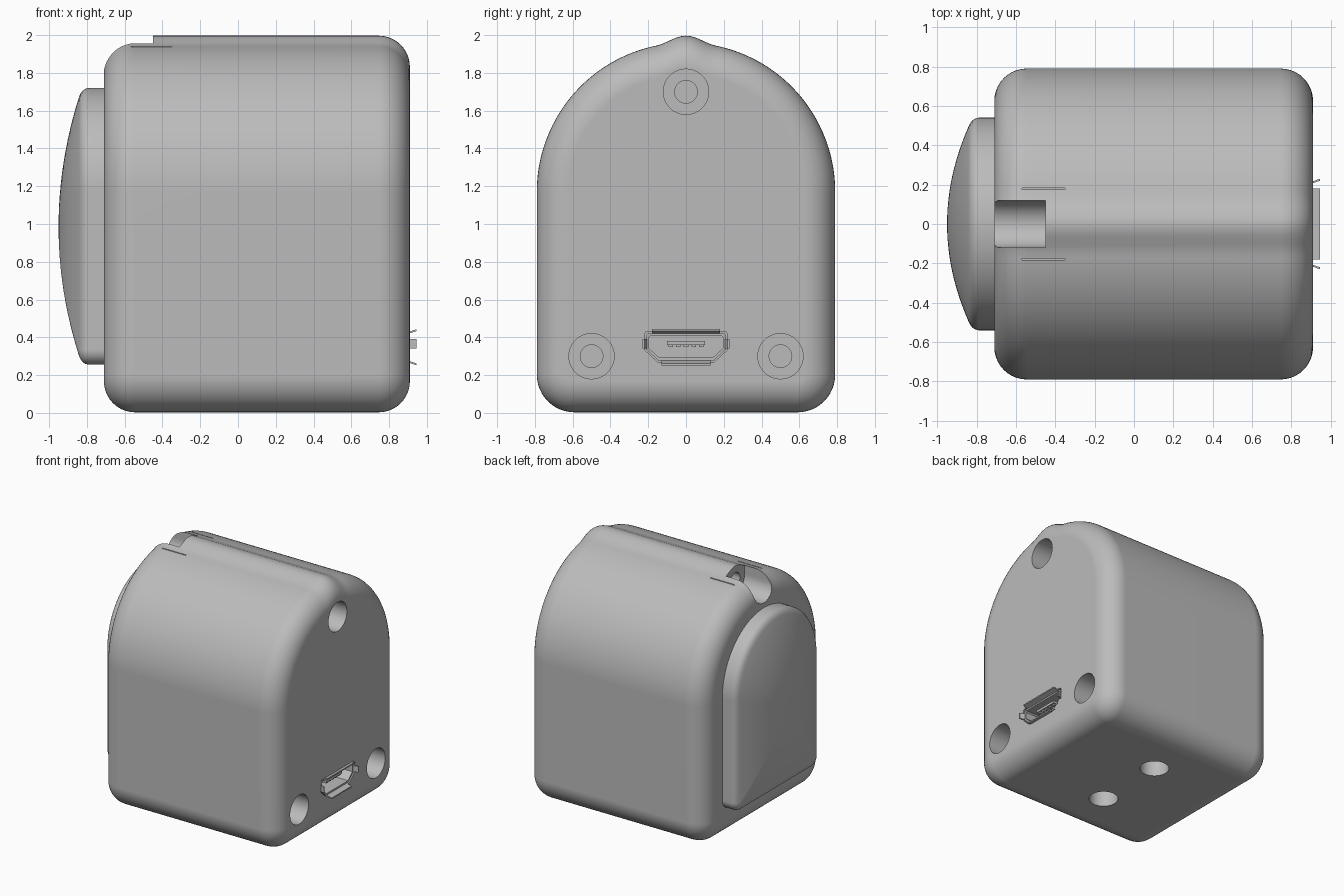
import bpy, bmesh, math
from mathutils import Vector

if "Cube" in bpy.data.objects:
    bpy.data.objects.remove(bpy.data.objects["Cube"])

grey = bpy.data.materials.new("plain grey")
grey.use_nodes = True
grey.diffuse_color = (0.5, 0.5, 0.5, 1)
grey.node_tree.nodes["Principled BSDF"].inputs["Base Color"].default_value = (0.5, 0.5, 0.5, 1)


def loft(name, rings):
    """Skin a row of equal-length rings and cap both ends."""
    bm = bmesh.new()
    rows = [[bm.verts.new(p) for p in ring] for ring in rings]
    n = len(rows[0])
    for a, b in zip(rows, rows[1:]):
        for i in range(n):
            j = (i + 1) % n
            bm.faces.new((a[i], a[j], b[j], b[i]))
    bm.faces.new(rows[0][::-1])
    bm.faces.new(rows[-1])
    bmesh.ops.recalc_face_normals(bm, faces=bm.faces)
    mesh = bpy.data.meshes.new(name)
    bm.to_mesh(mesh)
    bm.free()
    mesh.materials.append(grey)
    ob = bpy.data.objects.new(name, mesh)
    bpy.context.collection.objects.link(ob)
    return ob


def prism(name, outline, x0, x1):
    """Extrude a (y, z) outline along x."""
    return loft(name, [[(x, y, z) for y, z in outline] for x in (x0, x1)])


def box(name, lo, hi):
    (x0, y0, z0), (x1, y1, z1) = lo, hi
    return prism(name, [(y0, z0), (y1, z0), (y1, z1), (y0, z1)], x0, x1)


def rod(name, r, start, end):
    """Cylinder between two points."""
    a, b = Vector(start), Vector(end)
    rot = (b - a).to_track_quat('Z', 'Y')
    circle = [rot @ Vector((r * math.cos(k * math.tau / 48), r * math.sin(k * math.tau / 48), 0))
              for k in range(48)]
    return loft(name, [[a + c for c in circle], [b + c for c in circle]])


def arch(half, spring, base, corner, inset=0, ridge=0, steps=96):
    """Round-topped outline in (y, z), moved inward by inset, with a soft ridge on top."""
    pts = []
    for k in range(steps + 1):
        t = math.pi * k / steps
        y, z = (half - inset) * math.cos(t), spring + (half - inset) * math.sin(t)
        if abs(y) < 0.16 and ridge:
            z += ridge * 0.5 * (1 + math.cos(math.pi * y / 0.16))
        pts.append((y, z))
    r = max(corner - inset, 0.003)
    for side, start in ((-1, math.pi), (1, 1.5 * math.pi)):
        for k in range(13):
            t = start + k * math.pi / 24
            pts.append((side * (half - corner) + r * math.cos(t), base + corner + r * math.sin(t)))
    return pts


def finish(ob):
    bpy.ops.object.select_all(action='DESELECT')
    ob.select_set(True)
    bpy.context.view_layer.objects.active = ob
    for m in list(ob.modifiers):
        bpy.ops.object.modifier_apply(modifier=m.name)
    bpy.ops.object.shade_smooth_by_angle(angle=math.radians(30))
    wn = ob.modifiers.new("even_normals", 'WEIGHTED_NORMAL')
    wn.keep_sharp = True


# Body: arched block with rounded ends and a ridge along the top
X0, X1, R, N = -0.71, 0.91, 0.165, 10
rounding = [(R * (1 - math.sin(k * math.pi / 2 / N)), R * (1 - math.cos(k * math.pi / 2 / N)))
            for k in range(N + 1)]
sections = [(X0 + dx, d) for dx, d in reversed(rounding)] + [(X1 - dx, d) for dx, d in rounding]
body = loft("body", [[(x, y, z) for y, z in arch(0.79, 1.17, 0.003, 0.2, d, 0.037)]
                     for x, d in sections])

# Cutters: counterbored screw holes on the side and underneath
cutters = []
for y, z in ((0, 1.7), (0.5, 0.3), (-0.5, 0.3)):
    cutters.append(rod("screw_recess_cutter", 0.12, (0.6, y, z), (1, y, z)))
    cutters.append(rod("screw_hole_cutter", 0.06, (0.45, y, z), (0.65, y, z)))
for y in (-0.3, 0.3):
    cutters.append(rod("base_recess_cutter", 0.11, (0.05, y, -0.1), (0.05, y, 0.3)))

# Cutters: cable trough, its hole, and two thin slits beside it
cutters.append(rod("trough_cutter", 0.12, (-0.8, 0, 1.88), (-0.45, 0, 1.88)))
cutters.append(box("trough_top_cutter", (-0.8, -0.12, 1.88), (-0.45, 0.12, 2.1)))
cutters.append(rod("cable_hole_cutter", 0.06, (-0.5, 0, 1.88), (-0.2, 0, 1.88)))
for y in (-0.18, 0.18):
    cutters.append(box("slit_cutter", (-0.57, y - 0.004, 1.88), (-0.35, y + 0.004, 2.1)))


# Socket outline: wide top with chamfered lower corners
def socket(g):
    half = [(0.15 - g * 0.4, 0.27 + g), (0.22 - g, 0.335 + g * 0.4),
            (0.22 - g, 0.42 - g), (0.21 - g, 0.43 - g)]
    return half + [(-y, z) for y, z in reversed(half)]


cutters.append(prism("socket_cutter", socket(0), 0.6, 1))

for c in cutters:
    c.hide_render = True
    c.hide_set(True)
    m = body.modifiers.new("cut", 'BOOLEAN')
    m.operation, m.object, m.solver = 'DIFFERENCE', c, 'EXACT'
finish(body)
for c in cutters:
    bpy.data.objects.remove(c)

# Door: raised arched panel with a rounded rim and a gentle dome
rim = [(-0.69, 0), (-0.79, 0), (-0.807, 0.004), (-0.822, 0.014), (-0.833, 0.028), (-0.841, 0.045)]
rings = [[(x, y, z) for y, z in arch(0.54, 1.18, 0.255, 0.08, d)] for x, d in rim]
edge = rings[-1]
for k in range(11, 0, -1):
    t = k / 12
    rings.append([(-0.95 + 0.109 * t * t, y * t, 0.985 + (z - 0.985) * t) for _, y, z in edge])
finish(loft("door", rings))

# Socket shell: tube made from two socket outlines
shell = loft("socket_shell", [[(x, y, z) for y, z in socket(g)]
                              for x, g in ((0.62, 0.008), (0.905, 0.008), (0.905, 0.022), (0.64, 0.022))])
finish(shell)

# Flared lips around the socket mouth
T = 0.01
for name, s, z in (("upper_lip", 1, 0.415), ("lower_lip", -1, 0.28)):
    w = 0.18 if s > 0 else 0.13
    finish(loft(name, [[(x, -w, zz), (x, w, zz), (x, w, zz + T * s), (x, -w, zz + T * s)]
                       for x, zz in ((0.89, z), (0.945, z + 0.018 * s))]))
for name, s in (("left_lip", 1), ("right_lip", -1)):
    finish(loft(name, [[(x, y * s, 0.34), (x, y * s, 0.39), (x, (y + T) * s, 0.39), (x, (y + T) * s, 0.34)]
                       for x, y in ((0.89, 0.2), (0.945, 0.22))]))

# Contact tongue with a row of small teeth
finish(box("socket_tongue", (0.63, -0.1, 0.36), (0.88, 0.1, 0.38)))
for k in range(5):
    y = -0.08 + 0.04 * k
    finish(box("contact", (0.63, y - 0.012, 0.348), (0.87, y + 0.012, 0.361)))
